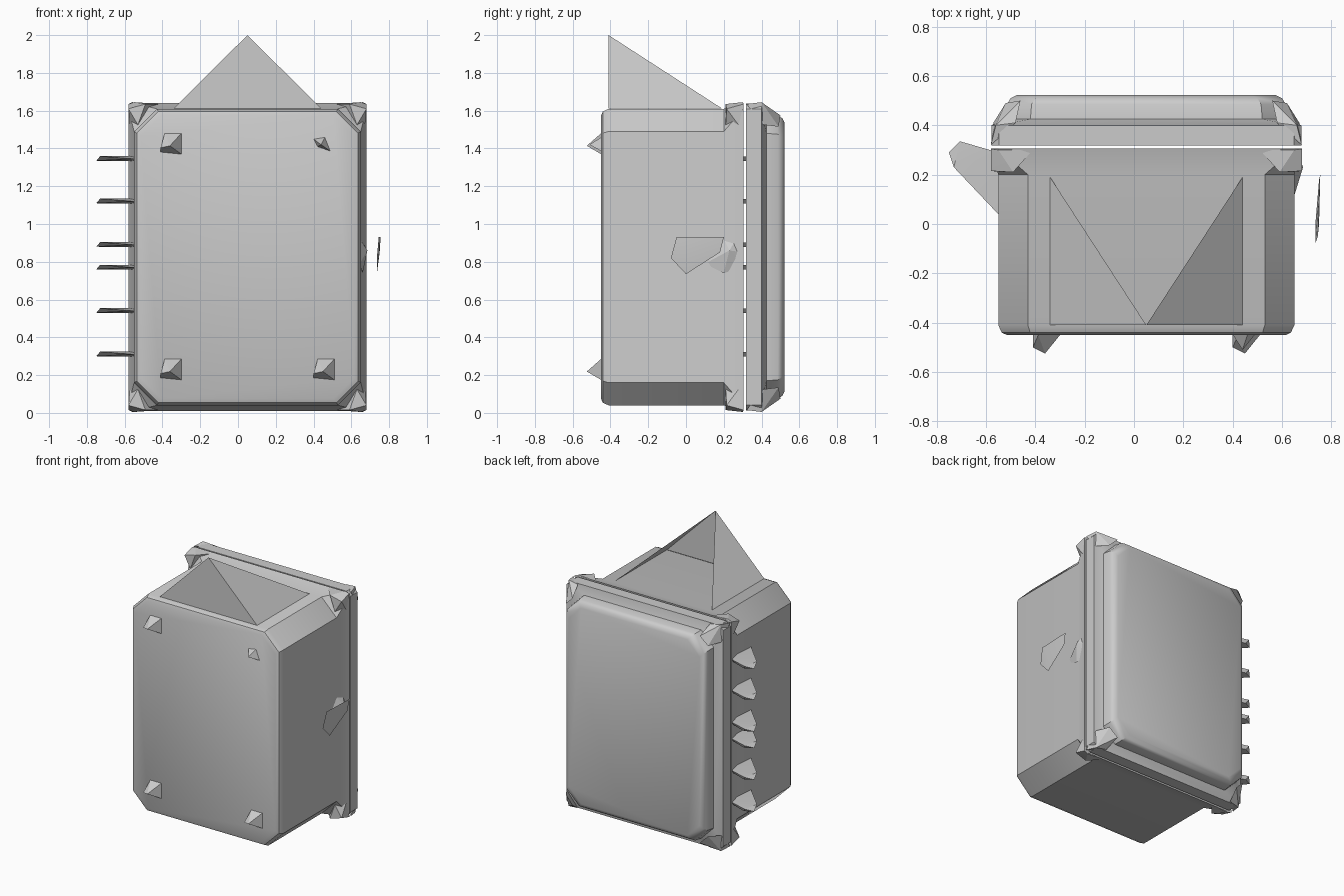
import bpy
import bmesh
import math

cube = bpy.data.objects.get("Cube")
if cube:
    bpy.data.objects.remove(cube, do_unlink=True)

grey = bpy.data.materials.new("plain grey")
grey.use_nodes = True
COLOUR = (0.6, 0.6, 0.6, 1)
grey.diffuse_color = COLOUR
grey.node_tree.nodes["Principled BSDF"].inputs["Base Color"].default_value = COLOUR

# Middle of the box in x and z, and half sizes of its main shell
CX, CZ, HX, HZ = 0.05, 0.825, 0.6, 0.785


def finish(name, bm, angle=35):
    bmesh.ops.recalc_face_normals(bm, faces=bm.faces)
    mesh = bpy.data.meshes.new(name)
    bm.to_mesh(mesh)
    bm.free()
    mesh.materials.append(grey)
    mesh.shade_smooth()
    mesh.set_sharp_from_angle(angle=math.radians(angle))
    obj = bpy.data.objects.new(name, mesh)
    bpy.context.collection.objects.link(obj)
    return obj


def loft(name, sections):
    """Chamfered rectangles (y, outward growth, corner cut) joined along y."""
    bm = bmesh.new()
    rings = []
    for y, grow, cut in sections:
        x, z = HX + grow, HZ + grow
        outline = [(x, z - cut), (x - cut, z), (cut - x, z), (-x, z - cut),
                   (-x, cut - z), (cut - x, -z), (x - cut, -z), (x, cut - z)]
        rings.append([bm.verts.new((CX + a, y, CZ + b)) for a, b in outline])
    for r, s in zip(rings, rings[1:]):
        for i in range(8):
            j = (i + 1) % 8
            bm.faces.new((r[i], r[j], s[j], s[i]))
    bm.faces.new(rings[0])
    bm.faces.new(rings[-1])
    return finish(name, bm)


def shard(name, points):
    """Small faceted piece: the hull of a few points."""
    bm = bmesh.new()
    verts = [bm.verts.new(p) for p in points]
    out = bmesh.ops.convex_hull(bm, input=verts)
    spare = set(out["geom_interior"]) | set(out["geom_unused"])
    bmesh.ops.delete(bm, geom=[g for g in spare if isinstance(g, bmesh.types.BMVert)],
                     context="VERTS")
    return finish(name, bm, 10)


# Box body, flared at the rim, and the lid behind a narrow gap
loft("box_body", [(-0.45, -0.035, 0.11), (-0.44, -0.014, 0.115), (-0.41, 0, 0.12),
                  (0.2, 0, 0.12), (0.305, 0.03, 0.03)])
loft("lid", [(0.318, 0.028, 0.03), (0.4, 0.028, 0.03), (0.425, -0.03, 0.1),
             (0.485, -0.035, 0.1), (0.51, -0.05, 0.1), (0.522, -0.075, 0.1)])

# Pointed corner pieces on the body rim and the lid
for sx, side in ((-1, "right"), (1, "left")):
    for sz, level in ((-1, "lower"), (1, "upper")):
        def at(dx, y, dz):
            return (CX + sx * (0.63 - dx), y, CZ + sz * (0.82 - dz))
        shard(f"{level}_{side}_rim_corner",
              [at(0, 0.305, 0.01), at(0.03, 0.3, 0), at(0.17, 0.3, 0.01),
               at(0.01, 0.3, 0.15), at(0, 0.215, 0.035), at(0.09, 0.21, 0.01),
               at(0.05, 0.21, 0.12)])
        shard(f"{level}_{side}_lid_corner",
              [at(0, 0.32, 0.01), at(0.02, 0.4, 0), at(0.1, 0.41, 0.01),
               at(0.01, 0.41, 0.12), at(0.06, 0.49, 0.13), at(0.12, 0.5, 0.07)])

# Raised flap on top, open at the back
bm = bmesh.new()
apex = bm.verts.new((0.05, -0.41, 2))
base = [bm.verts.new((x, y, 1.612)) for x, y in
        ((-0.34, 0.19), (-0.34, -0.41), (0.44, -0.41), (0.44, 0.19))]
for a, b in zip(base, base[1:]):
    bm.faces.new((a, b, apex))
finish("top_flap", bm, 10)

# Small feet on the front
for name, x, z, r in (("lower_right", -0.355, 0.23, 0.055), ("lower_left", 0.455, 0.23, 0.055),
                      ("upper_right", -0.355, 1.425, 0.055)):
    shard(f"{name}_foot",
          [(x - r, -0.45, z - 0.8 * r), (x + r, -0.45, z - r), (x + r, -0.45, z + r),
           (x - 0.6 * r, -0.45, z + r), (x - 0.1 * r, -0.525, z - 0.2 * r),
           (x - r, -0.5, z - 0.4 * r)])
shard("upper_left_foot", [(0.4, -0.448, 1.45), (0.42, -0.448, 1.41), (0.49, -0.448, 1.385),
                          (0.46, -0.448, 1.46), (0.44, -0.51, 1.42)])

# Thin teeth along the right side
for i, z in enumerate((0.31, 0.54, 0.77, 0.89, 1.12, 1.345)):
    shard(f"hinge_tooth_{i + 1}",
          [(-0.55, 0.04, z), (-0.55, 0.29, z + 0.014), (-0.55, 0.27, z - 0.012),
           (-0.73, 0.23, z + 0.014), (-0.75, 0.29, z - 0.01), (-0.705, 0.335, z + 0.012),
           (-0.69, 0.32, z - 0.012)])

# Latch on the left side and the loose plate beside it
shard("latch", [(0.645, 0.1, 0.79), (0.645, 0.2, 0.92), (0.65, 0.27, 0.925),
                (0.66, 0.3, 0.85), (0.65, 0.29, 0.77), (0.66, 0.2, 0.74),
                (0.685, 0.23, 0.86)])
shard("latch_plate", [(0.745, -0.05, 0.93), (0.755, 0.2, 0.93), (0.75, 0.18, 0.85),
                      (0.735, 0, 0.735), (0.735, -0.08, 0.82), (0.75, 0, 0.86)])
